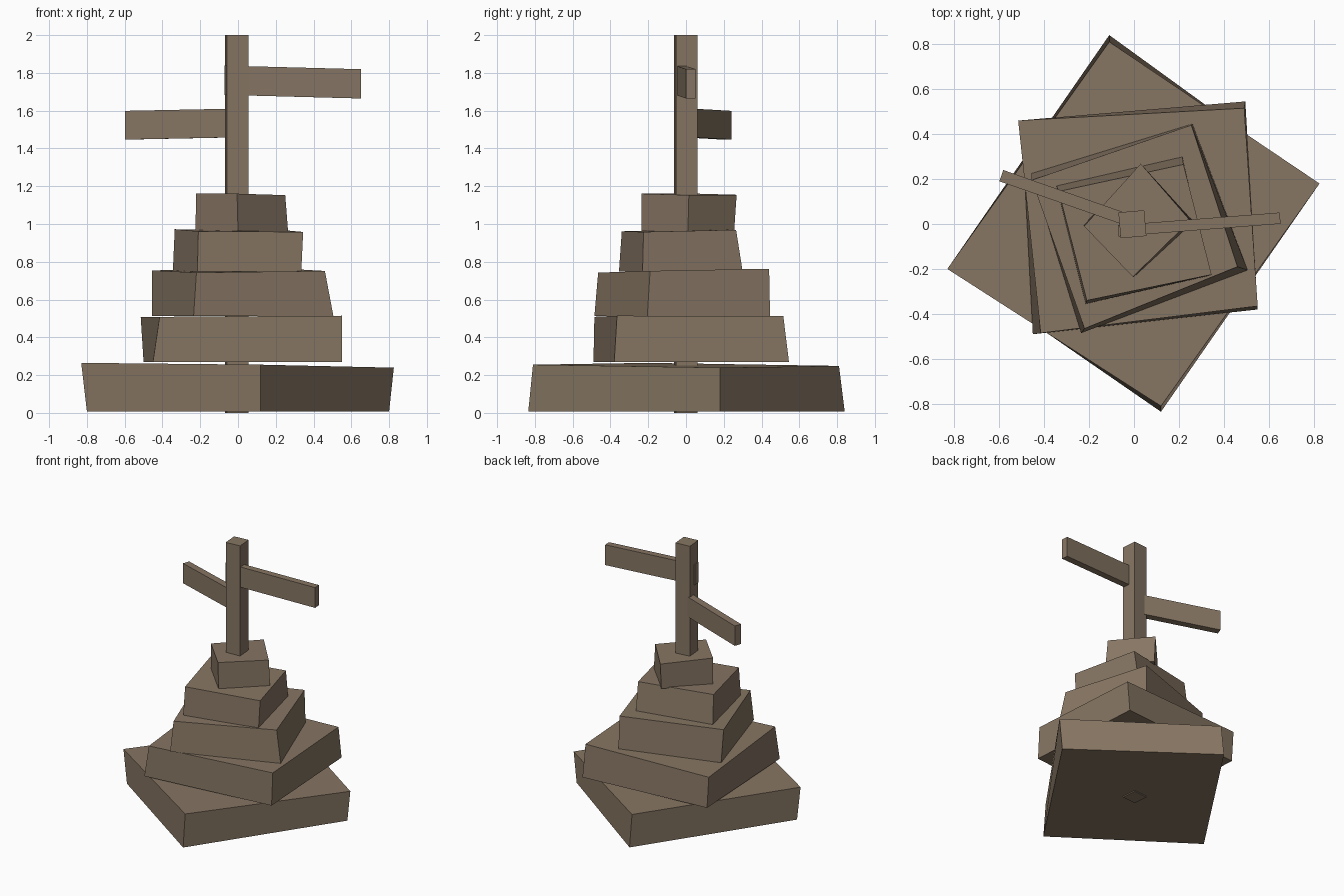
import bpy
import bmesh
from math import radians
from mathutils import Vector, Matrix

if "Cube" in bpy.data.objects:
    bpy.data.objects.remove(bpy.data.objects["Cube"], do_unlink=True)

# One weathered wood colour for everything
wood = bpy.data.materials.new("weathered brown")
wood.use_nodes = True
wood.diffuse_color = (0.24, 0.18, 0.125, 1)
wood.node_tree.nodes["Principled BSDF"].inputs["Base Color"].default_value = wood.diffuse_color


def finish(name, bm):
    bmesh.ops.recalc_face_normals(bm, faces=bm.faces)
    mesh = bpy.data.meshes.new(name)
    bm.to_mesh(mesh)
    bm.free()
    mesh.materials.append(wood)
    obj = bpy.data.objects.new(name, mesh)
    bpy.context.collection.objects.link(obj)
    return obj


def slab(name, low, high, low_z, high_z, tilt=(0, 0)):
    """Rough block lofted between two four-cornered outlines; the top may tilt."""
    bm = bmesh.new()
    base = [bm.verts.new((x, y, low_z)) for x, y in low]
    top = [bm.verts.new((x, y, high_z + tilt[0] * x + tilt[1] * y)) for x, y in high]
    bm.faces.new(base)
    bm.faces.new(top)
    for i in range(4):
        j = (i + 1) % 4
        bm.faces.new((base[i], base[j], top[j], top[i]))
    return finish(name, bm)


def board(name, start, end, thickness, height):
    """Plank running from start to end, its broad side upright."""
    start, end = Vector(start), Vector(end)
    run = end - start
    side = Vector((-run.y, run.x, 0)).normalized() * thickness
    up = Vector((0, 0, height))
    bm = bmesh.new()
    bmesh.ops.create_cube(bm, size=1)
    for v in bm.verts:
        v.co = (start + end) / 2 + run * v.co.x + side * v.co.y + up * v.co.z
    return finish(name, bm)


# Stacked, twisted tiers from the ground up
slab("base_tier",
     [(-.80, -.20), (.12, -.835), (.80, .18), (-.11, .84)],
     [(-.83, -.20), (.12, -.81), (.825, .18), (-.11, .81)],
     .008, .252, (-.014, -.006))
slab("second_tier",
     [(-.45, -.49), (.55, -.38), (.495, .545), (-.50, .46)],
     [(-.415, -.485), (.55, -.365), (.49, .515), (-.515, .46)],
     .27, .511, (.006, 0))
slab("third_tier",
     [(-.235, -.485), (.505, -.205), (.26, .445), (-.455, .225)],
     [(-.22, -.465), (.46, -.19), (.255, .44), (-.455, .195)],
     .513, .753, (.005, .02))
slab("fourth_tier",
     [(-.215, -.355), (.335, -.23), (.215, .30), (-.345, .17)],
     [(-.21, -.34), (.345, -.225), (.22, .265), (-.335, .145)],
     .748, .966, (-.01, .02))
slab("top_tier",
     [(0, -.235), (.265, .01), (.03, .255), (-.225, -.005)],
     [(-.005, -.235), (.25, .015), (.03, .268), (-.222, -.01)],
     .962, 1.158, (-.02, -.01))

# Upright post running through the whole stack
bm = bmesh.new()
bmesh.ops.create_cube(bm, size=1, matrix=Matrix.Translation((-.007, -.001, 1))
                      @ Matrix.Rotation(radians(5), 4, "Z")
                      @ Matrix.Diagonal((.115, .115, 2, 1)))
finish("post", bm)

# Two sign boards pointing away from the post
board("upper_sign_board", (-.07, -.03, 1.761), (.65, .026, 1.742), .05, .155)
board("lower_sign_board", (0, .008, 1.535), (-.59, .215, 1.523), .053, .152)
